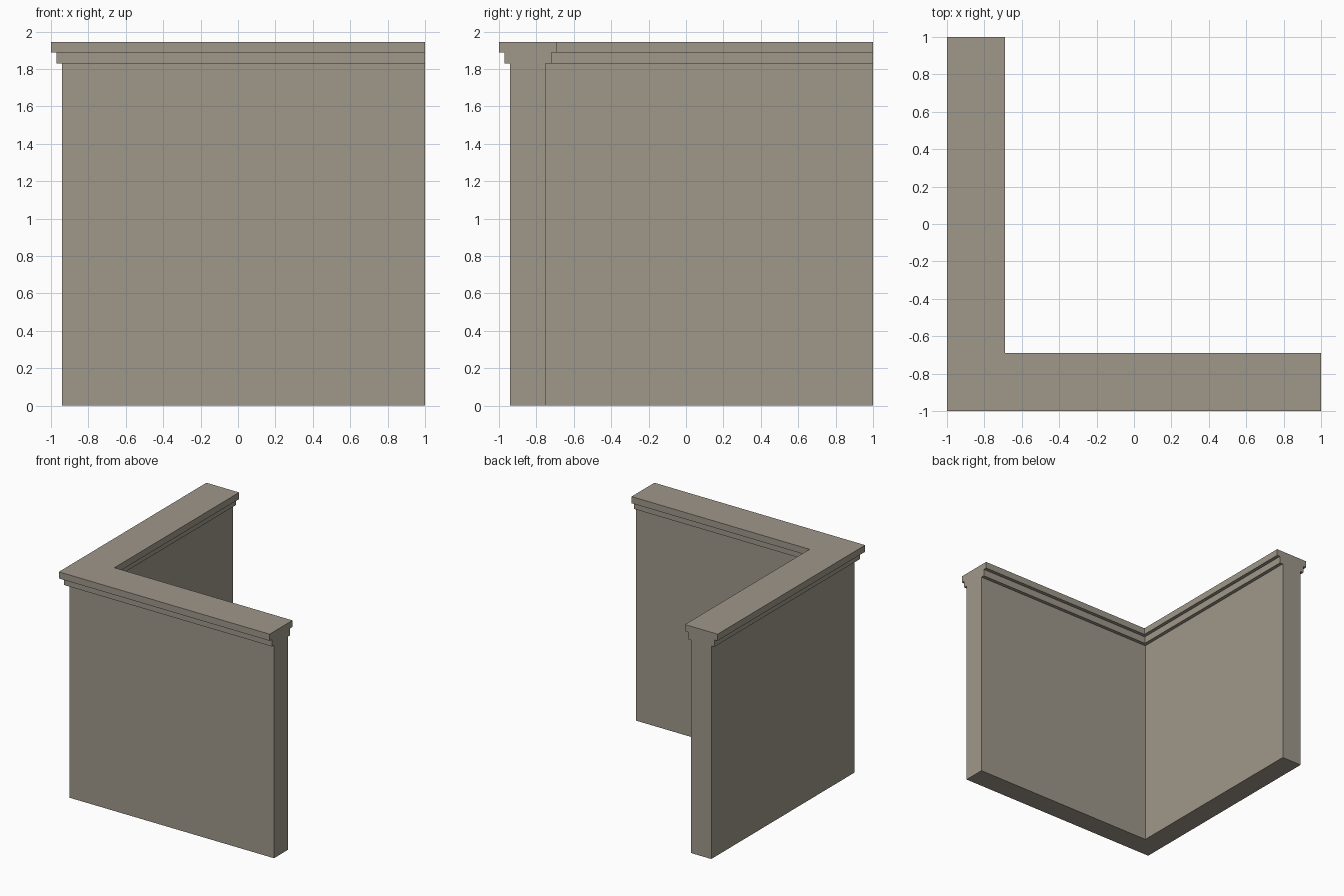
import bpy
import bmesh

cube = bpy.data.objects.get("Cube")
if cube:
    bpy.data.objects.remove(cube, do_unlink=True)

# Stone colour
stone = bpy.data.materials.new("warm grey stone")
stone.use_nodes = True
colour = (0.347, 0.309, 0.254, 1.0)
stone.diffuse_color = colour
bsdf = stone.node_tree.nodes["Principled BSDF"]
bsdf.inputs["Base Color"].default_value = colour
bsdf.inputs["Roughness"].default_value = 0.9

# Wall section with stepped coping: (distance from centre line, height)
CENTRE = -0.845
half = [(0.095, 0.0), (0.095, 1.828), (0.125, 1.828),
        (0.125, 1.888), (0.155, 1.888), (0.155, 1.945)]
section = [(CENTRE + d, z) for d, z in half]
section += [(CENTRE - d, z) for d, z in reversed(half)]

# Sweep the section along the L: right end, mitred corner, back end
bm = bmesh.new()
rings = [
    [bm.verts.new((1.0, c, z)) for c, z in section],
    [bm.verts.new((c, c, z)) for c, z in section],
    [bm.verts.new((c, 1.0, z)) for c, z in section],
]
n = len(section)
for a, b in zip(rings, rings[1:]):
    for i in range(n):
        j = (i + 1) % n
        bm.faces.new((a[i], a[j], b[j], b[i]))
bm.faces.new(rings[0])
bm.faces.new(reversed(rings[-1]))
bmesh.ops.recalc_face_normals(bm, faces=bm.faces)

mesh = bpy.data.meshes.new("corner_wall")
bm.to_mesh(mesh)
bm.free()
mesh.materials.append(stone)
wall = bpy.data.objects.new("corner_wall", mesh)
bpy.context.collection.objects.link(wall)
